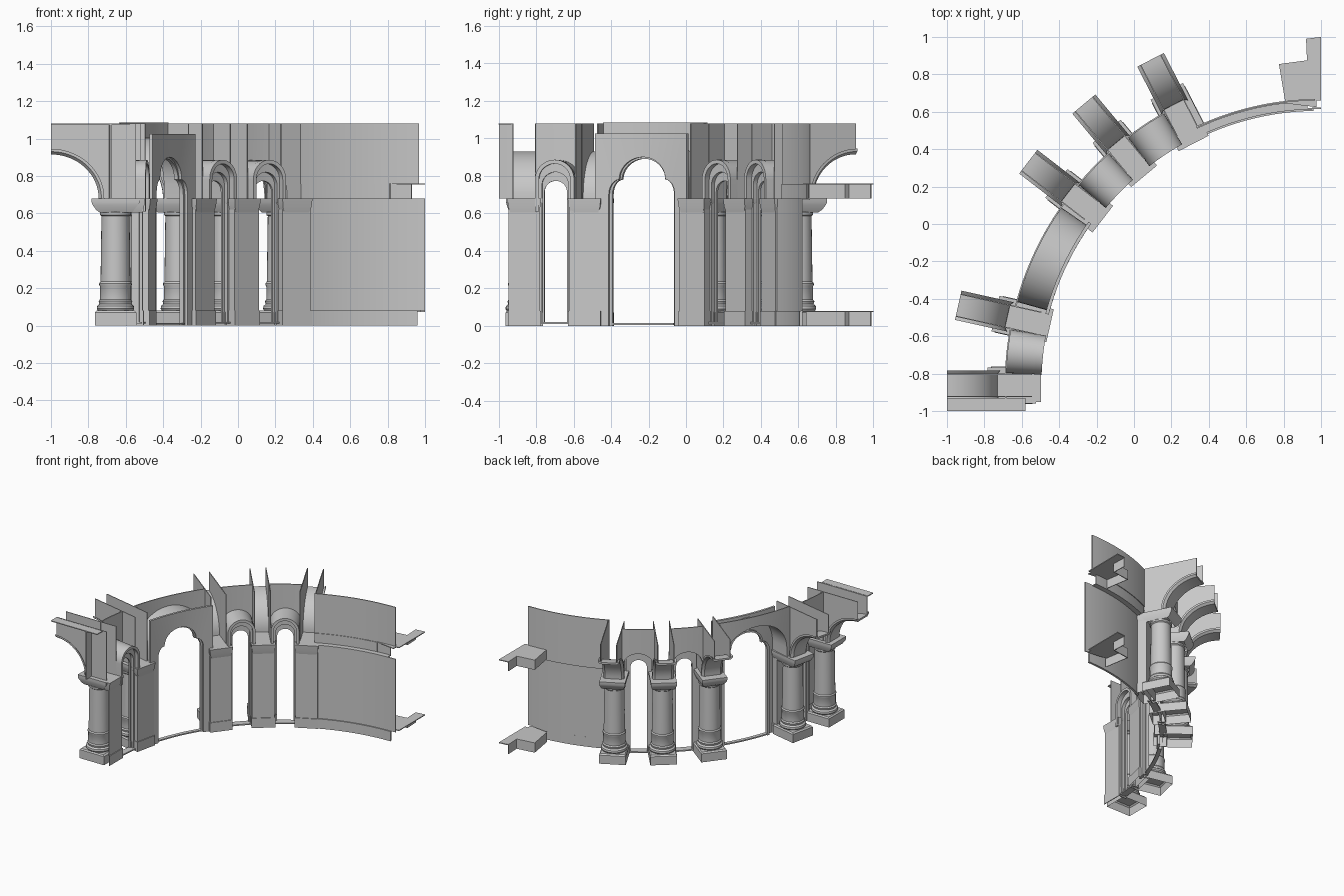
import bpy, bmesh
from math import sin, cos, pi, radians

cube = bpy.data.objects.get("Cube")
if cube:
    bpy.data.objects.remove(cube, do_unlink=True)

stone = bpy.data.materials.new("grey_stone")
stone.use_nodes = True
GREY = (0.58, 0.58, 0.58, 1)
stone.diffuse_color = GREY
stone.node_tree.nodes["Principled BSDF"].inputs["Base Color"].default_value = GREY

CX, CY = 0.985, -0.863   # centre of the curved arcade
R = 1.49                 # inner wall radius
STEP = 12.55             # one narrow bay in degrees


def at(a, r, u, z):
    """Point at angle a, radius r and sideways offset u."""
    a = radians(a)
    return (CX - r * cos(a) + u * sin(a), CY + r * sin(a) + u * cos(a), z)


def bent(a, r, u, z):
    """Like at, but the offset follows the curve."""
    return at(a + u / R * 180 / pi, r, 0, z)


def loft(name, rings, bottom=True):
    """Skin a row of closed rings and cap the ends."""
    bm = bmesh.new()
    rows = [[bm.verts.new(p) for p in ring] for ring in rings]
    n = len(rows[0])
    for p, q in zip(rows, rows[1:]):
        for i in range(n):
            j = (i + 1) % n
            bm.faces.new((p[i], p[j], q[j], q[i]))
    if bottom:
        bm.faces.new(rows[0])
    bm.faces.new(rows[-1])
    bmesh.ops.remove_doubles(bm, verts=bm.verts, dist=1e-5)
    bmesh.ops.recalc_face_normals(bm, faces=bm.faces)
    mesh = bpy.data.meshes.new(name)
    bm.to_mesh(mesh)
    bm.free()
    mesh.materials.append(stone)
    obj = bpy.data.objects.new(name, mesh)
    bpy.context.collection.objects.link(obj)
    bpy.ops.object.select_all(action='DESELECT')
    obj.select_set(True)
    bpy.context.view_layer.objects.active = obj
    bpy.ops.object.shade_smooth_by_angle(angle=radians(32))


def slab(name, a, levels):
    """Stack of rectangles, open below: (z, r_min, r_max, half_width)."""
    loft(name, [[at(a, r0, -w, z), at(a, r1, -w, z), at(a, r1, w, z), at(a, r0, w, z)]
                for z, r0, r1, w in levels], bottom=False)


def angle_shell(name, a, levels, t=0.006):
    """Like slab, but only a thin inner face and one thin side."""
    loft(name, [[at(a, r0, -w, z), at(a, r0, w, z), at(a, r1, w, z),
                 at(a, r1, w - t, z), at(a, r0 + t, w - t, z), at(a, r0 + t, -w, z)]
                for z, r0, r1, w in levels])


def curved_wall(name, a0, a1, r0, r1, z0, z1):
    n = 16
    angles = [a0 + (a1 - a0) * i / n for i in range(n + 1)]
    loft(name, [[at(a, r0, 0, z0), at(a, r1, 0, z0), at(a, r1, 0, z1), at(a, r0, 0, z1)]
                for a in angles])


def arch(w, z0, spring, n=20):
    arc = [(-w * cos(pi * i / n), spring + w * sin(pi * i / n)) for i in range(n + 1)]
    return [(-w, z0), (-w, spring)] + arc + [(w, spring), (w, z0)]


def trefoil(w, z0):
    k, s, h = 0.7 * w, 0.70, 0.08
    lobe = [(-k - 0.3 * w * cos(t * pi / 12), s + h * sin(t * pi / 12)) for t in range(7)]
    crown = [(-k * cos(pi * i / 20), s + h + 0.88 * k * sin(pi * i / 20)) for i in range(1, 20)]
    other = [(-u, z) for u, z in reversed(lobe)]
    return [(-w, z0), (-w, s)] + lobe + crown + other + [(w, s), (w, z0)]


def frame(path, half, top):
    """Rectangular outline matched point by point to an opening."""
    w = path[-1][0]
    mid = [(u * half / w, top) for u, z in path[2:-2]]
    return [(-half, z) for u, z in path[:2]] + mid + [(half, z) for u, z in path[-2:]]


def band(name, a, inner, outer, r0, r1):
    loft(name, [[bent(a, r0, *p), bent(a, r0, *q), bent(a, r1, *q), bent(a, r1, *p)]
                for p, q in zip(inner, outer)])


def column(a):
    profile = [(0.094, 0.08), (0.1, 0.09), (0.098, 0.105), (0.086, 0.115), (0.09, 0.13),
               (0.083, 0.14), (0.083, 0.21), (0.087, 0.217), (0.087, 0.226), (0.08, 0.235),
               (0.075, 0.585), (0.083, 0.592), (0.083, 0.605), (0.076, 0.615)]
    loft("column", [[at(a, 1.64 + r * cos(t * pi / 14), r * sin(t * pi / 14), z)
                     for t in range(28)] for r, z in profile])


def rib(a, end):
    """Quarter arch behind a column with two thin side walls."""
    n = 16
    arc = [(cos(pi / 2 * i / n), sin(pi / 2 * i / n)) for i in range(n + 1)]
    low = [(end - 0.255 * c, 0.68 + 0.235 * s) for c, s in arc]
    high = [(end - 0.27 * c, 0.68 + 0.25 * s) for c, s in arc]
    edge = [(end - 0.285 * c, 0.68 + 0.265 * s) for c, s in arc]
    loft("rib_soffit", [[at(a, p[0], -0.062, p[1]), at(a, p[0], 0.062, p[1]),
                         at(a, q[0], 0.08, q[1]), at(a, e[0], 0.08, e[1]),
                         at(a, q[0], 0.06, q[1]), at(a, q[0], -0.06, q[1]),
                         at(a, e[0], -0.08, e[1]), at(a, q[0], -0.08, q[1])]
                        for p, q, e in zip(low, high, edge)])
    for side in (-1, 1):
        u, v = side * 0.057, side * 0.063
        loft("rib_side", [[at(a, r, u, z), at(a, r, v, z), at(a, r, v, 1.08), at(a, r, u, 1.08)]
                          for r, z in [(1.53, 0.68)] + high])


# Piers, columns and ribs; the first pier is an open shell
PIERS = [(0, 1.985), (STEP, 1.972), (3 * STEP, 1.958), (4 * STEP, 1.958), (5 * STEP, 1.958)]
for a, end in PIERS:
    d = end - 1.958
    block = slab if a else angle_shell
    block("pier", a, [(0.08, 1.466 + d, 1.555, 0.084), (0.62, 1.466 + d, 1.555, 0.084)])
    block("pier_plinth", a, [(0, 1.46 + d, 1.56, 0.088), (0.08, 1.46 + d, 1.56, 0.088)])
    slab("column_plinth", a, [(0, 1.528, 1.75, 0.1), (0.07, 1.528, 1.75, 0.1),
                              (0.08, 1.54, 1.74, 0.092)])
    column(a)
    slab("capital", a, [(0.605, 1.55, 1.725, 0.078), (0.62, 1.54, 1.745, 0.085),
                        (0.645, 1.52, 1.762, 0.094), (0.66, 1.51, 1.768, 0.097),
                        (0.68, 1.51, 1.768, 0.097)])
    slab("impost", a, [(0.605, 1.466 + d, 1.56, 0.075), (0.635, 1.46 + d, 1.56, 0.086),
                       (0.68, 1.455 + d, 1.56, 0.09)])
    rib(a, end)

# Narrow bays
for a in (0.5 * STEP, 3.5 * STEP, 4.5 * STEP):
    band("window_frame", a, arch(0.058, 0.02, 0.715), arch(0.09, 0.02, 0.78), 1.54, 1.555)
    band("inner_order", a, arch(0.07, 0.02, 0.75), arch(0.092, 0.02, 0.78), 1.515, 1.542)
    band("archivolt", a, arch(0.085, 0.61, 0.78), arch(0.106, 0.61, 0.78), 1.48, 1.52)
    band("bay_vault", a, arch(0.1, 0.68, 0.78), arch(0.104, 0.68, 0.78), 1.5, 1.67)
    opening = arch(0.1, 0.68, 0.78)
    band("bay_outer_wall", a, opening, frame(opening, 0.113, 1.08), 1.668, 1.676)
    curved_wall("window_sill", a - 3.5, a + 3.5, 1.5, 1.555, 0.01, 0.02)

# Wide bay with a three-lobed doorway
a = 2 * STEP
door, inner_door = trefoil(0.195, 0), trefoil(0.18, 0)
band("door_panel", a, door, frame(door, 0.27, 1.025), 1.49, 1.508)
band("door_order", a, inner_door, trefoil(0.202, 0), 1.507, 1.53)
band("door_vault", a, arch(0.245, 0.68, 0.755), arch(0.25, 0.68, 0.755), 1.505, 1.67)
opening = arch(0.245, 0.68, 0.755)
band("door_outer_wall", a, opening, frame(opening, 0.274, 1.085), 1.668, 1.676)
curved_wall("door_sill", a - 7, a + 7, 1.5, 1.53, 0.005, 0.015)

# Start of the next bay beyond the first pier
curved_wall("end_bay_wall", -4.6, -2, 1.668, 1.676, 0.68, 1.08)
loft("end_bay_top", [[(-1, -1, z), (-0.58, -1, z), (-0.58, -0.93, z), (-1, -0.93, z)]
                     for z in (1.073, 1.08)])

# Plain wall
A0 = 5 * STEP + 2
curved_wall("lower_wall", A0, 90.6, 1.477, 1.485, 0.08, 0.68)
curved_wall("wall_plinth", A0, 89, 1.468, 1.485, 0, 0.08)
curved_wall("wall_ledge", A0, 87.8, 1.483, 1.526, 0.672, 0.68)
curved_wall("wall_cornice", A0, 87.8, 1.518, 1.526, 0.68, 0.757)
curved_wall("upper_wall", A0, 89.4, 1.523, 1.531, 0.757, 1.08)

# Last pier: only the shells of its base and cornice
for name, z in (("end_pier_base", 0), ("end_pier_cornice", 0.68)):
    loft(name + "_top", [[(0.81, 0.645, h), (0.975, 0.625, h), (0.975, 0.66, h),
                          (1.0, 0.66, h), (1.0, 1.0, h), (0.92, 0.99, h),
                          (0.925, 0.875, h), (0.775, 0.855, h)]
                         for h in (z + 0.073, z + 0.08)])
    loft(name + "_side", [[(x, y, z), (x + 0.006, y - 0.006, z),
                           (x + 0.006, y - 0.006, z + 0.08), (x, y, z + 0.08)]
                          for x, y in [(0.81, 0.645), (0.775, 0.855),
                                       (0.925, 0.875), (0.92, 0.99)]])
